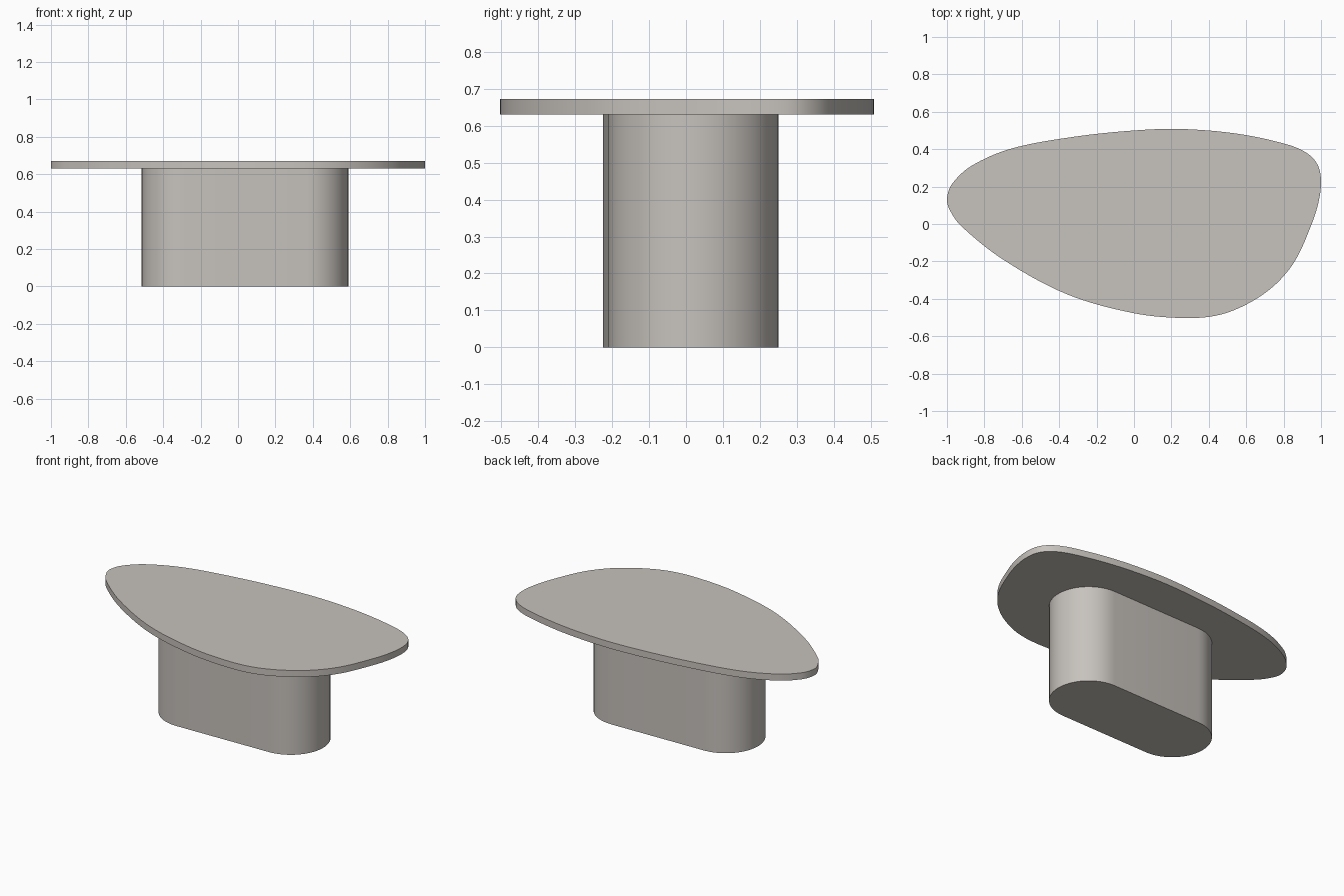
import bpy, bmesh, math
from mathutils import Vector
from mathutils.geometry import interpolate_bezier

if "Cube" in bpy.data.objects:
    bpy.data.objects.remove(bpy.data.objects["Cube"])

# One warm grey for the whole table
mat = bpy.data.materials.new("warm_grey")
mat.diffuse_color = (0.57, 0.54, 0.505, 1)
mat.use_nodes = True
mat.node_tree.nodes["Principled BSDF"].inputs["Base Color"].default_value = mat.diffuse_color


def smooth_loop(pts, steps=8):
    """Closed smooth curve through a few 2D points."""
    p = [Vector((x, y, 0)) for x, y in pts]
    n = len(p)
    d = [(p[(i + 1) % n] - p[i]).length for i in range(n)]
    tan = [(p[(i + 1) % n] - p[i - 1]) / (d[i] + d[i - 1]) for i in range(n)]
    out = []
    for i in range(n):
        j = (i + 1) % n
        seg = interpolate_bezier(p[i], p[i] + tan[i] * d[i] / 3,
                                 p[j] - tan[j] * d[i] / 3, p[j], steps + 1)
        out += [(v.x, v.y) for v in seg[:-1]]
    return out


def capsule(left, right, r, steps=24):
    """Outline of two round ends joined by straight sides."""
    tilt = math.atan2(right[1] - left[1], right[0] - left[0])
    out = []
    for (cx, cy), start in ((right, -math.pi / 2), (left, math.pi / 2)):
        for i in range(steps + 1):
            a = tilt + start + math.pi * i / steps
            out.append((cx + r * math.cos(a), cy + r * math.sin(a)))
    return out


def slab(name, outline, z0, z1):
    """Extrude an outline between two heights."""
    bm = bmesh.new()
    face = bm.faces.new([bm.verts.new((x, y, z0)) for x, y in outline])
    ext = bmesh.ops.extrude_face_region(bm, geom=[face], use_keep_orig=True)
    verts = [g for g in ext["geom"] if isinstance(g, bmesh.types.BMVert)]
    bmesh.ops.translate(bm, verts=verts, vec=(0, 0, z1 - z0))
    bmesh.ops.recalc_face_normals(bm, faces=bm.faces)
    me = bpy.data.meshes.new(name)
    bm.to_mesh(me)
    bm.free()
    me.materials.append(mat)
    ob = bpy.data.objects.new(name, me)
    bpy.context.collection.objects.link(ob)
    bpy.ops.object.select_all(action='DESELECT')
    ob.select_set(True)
    bpy.context.view_layer.objects.active = ob
    bpy.ops.object.shade_smooth_by_angle(angle=math.radians(40))
    return ob


# Pebble-shaped top, counter-clockwise from the right tip
top_points = [(1.0, 0.22), (0.985, 0.31), (0.93, 0.375), (0.82, 0.425),
              (0.55, 0.483), (0.25, 0.508), (0.0, 0.5), (-0.33, 0.465),
              (-0.66, 0.402), (-0.87, 0.31), (-0.972, 0.215), (-1.0, 0.135),
              (-0.985, 0.075), (-0.925, -0.01), (-0.70, -0.19),
              (-0.36, -0.375), (0.0, -0.477), (0.28, -0.503), (0.46, -0.485),
              (0.62, -0.42), (0.76, -0.32), (0.865, -0.19), (0.95, 0.0),
              (0.985, 0.11)]
slab("table_top", smooth_loop(top_points), 0.63, 0.672)

# Solid pedestal with rounded ends, slightly skewed
slab("pedestal", capsule((-0.285, 0.005), (0.36, 0.02), 0.23), 0.0, 0.63)
